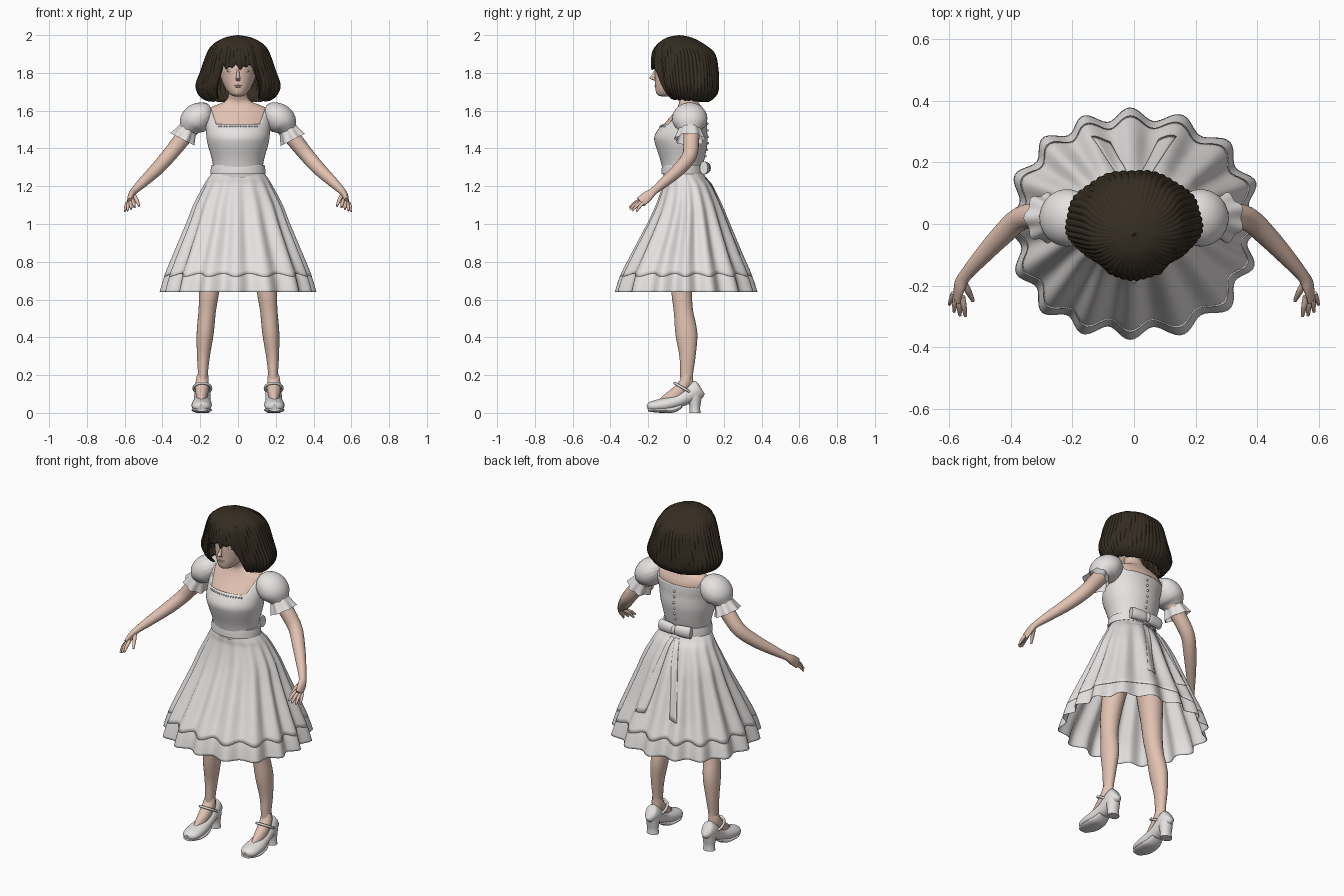
import bpy, bmesh, math
from math import sin, cos, pi, radians
from mathutils import Vector

cube = bpy.data.objects.get("Cube")
if cube:
    bpy.data.objects.remove(cube)


def material(name, rgb):
    m = bpy.data.materials.new(name)
    m.use_nodes = True
    m.diffuse_color = (*rgb, 1)
    m.node_tree.nodes["Principled BSDF"].inputs["Base Color"].default_value = (*rgb, 1)
    return m


WHITE = material("white cloth", (0.78, 0.757, 0.746))
SKIN = material("skin", (0.76, 0.54, 0.44))
HAIR = material("dark brown hair", (0.036, 0.026, 0.016))


def finish(name, bm, mat, thick=0, offset=-1, angle=50):
    bmesh.ops.recalc_face_normals(bm, faces=bm.faces)
    me = bpy.data.meshes.new(name)
    bm.to_mesh(me)
    bm.free()
    ob = bpy.data.objects.new(name, me)
    bpy.context.collection.objects.link(ob)
    me.materials.append(mat)
    if thick:
        mod = ob.modifiers.new("thickness", 'SOLIDIFY')
        mod.thickness, mod.offset = thick, offset
    bpy.ops.object.select_all(action='DESELECT')
    ob.select_set(True)
    bpy.context.view_layer.objects.active = ob
    bpy.ops.object.shade_smooth_by_angle(angle=radians(angle))
    return ob


def spline(rows, p):
    """Smooth interpolation between rows of numbers; p runs from 0 to len - 1."""
    n = len(rows) - 1
    i = max(0, min(int(p), n - 1))
    t = p - i
    quad = zip(rows[max(i - 1, 0)], rows[i], rows[i + 1], rows[min(i + 2, n)])
    return [b + 0.5 * t * (c - a + t * (2*a - 5*b + 4*c - d + t * (3*(b - c) + d - a)))
            for a, b, c, d in quad]


def grid(fn, rows, cols, closed=True, caps=False):
    """Quad surface from fn(row fraction, column fraction)."""
    bm = bmesh.new()
    vs = [[bm.verts.new(fn(i / rows, j / cols)) for j in range(cols + (not closed))]
          for i in range(rows + 1)]
    for a, b in zip(vs, vs[1:]):
        for j in range(cols):
            k = (j + 1) % len(a)
            bm.faces.new((a[j], a[k], b[k], b[j]))
    if caps:
        bm.faces.new(vs[0])
        bm.faces.new(vs[-1])
    return bm


def tube(rows, sides=20, steps=4, ref=(0, 1, 0), ripple=None, caps=True, level=False):
    """Sweep an ellipse along rows of x, y, z, radius a, radius b; level keeps rings flat."""
    n = len(rows) - 1

    def fn(u, v):
        p = u * n
        x, y, z, ra, rb = spline(rows, p)
        t = Vector(spline(rows, min(p + .1, n))[:3]) - Vector(spline(rows, max(p - .1, 0))[:3])
        if level:
            t = Vector((0, 0, 1))
        e = Vector(ref).cross(t).normalized()
        f = t.normalized().cross(e)
        k = 1 + (ripple(u, v * 2 * pi) if ripple else 0)
        return Vector((x, y, z)) + e * ra * k * cos(v * 2 * pi) + f * rb * k * sin(v * 2 * pi)
    return grid(fn, n * steps, sides, True, caps)


def blobs(name, items, mat, seg=12):
    """Ellipsoids given as (centre, radii), joined in one object."""
    bm = bmesh.new()
    for c, r in items:
        vs = bmesh.ops.create_uvsphere(bm, u_segments=seg, v_segments=seg // 2 + 2, radius=1)["verts"]
        for v in vs:
            v.co = Vector(c) + Vector(a * b for a, b in zip(v.co, r))
    return finish(name, bm, mat)


# Torso and neck
TORSO = [(0, -.015, 1.24, .13, .095), (0, -.02, 1.30, .125, .1), (0, -.02, 1.35, .133, .112),
         (0, -.025, 1.42, .153, .13), (0, -.027, 1.46, .160, .134), (0, -.018, 1.50, .163, .122),
         (0, -.002, 1.54, .167, .105), (0, .013, 1.58, .170, .085), (0, .018, 1.61, .155, .068),
         (0, .018, 1.63, .115, .058), (0, .012, 1.65, .068, .05), (0, -.002, 1.68, .05, .048),
         (0, -.025, 1.73, .048, .048)]
finish("torso", tube(TORSO, 64, level=True), SKIN)


def torso_y(x, z, side):
    a, b = next((a, b) for a, b in zip(TORSO, TORSO[1:]) if a[2] <= z <= b[2])
    t = (z - a[2]) / (b[2] - a[2])
    cy, rx, ry = (a[i] + t * (b[i] - a[i]) for i in (1, 3, 4))
    return cy + side * (ry * math.sqrt(1 - (x / rx) ** 2) + .007)


# Bodice with a square neckline that widens towards the shoulders
bm = tube(TORSO[:10], 64, caps=False, level=True)
for co, no in (((0, 0, 1.525), (0, 0, 1)), ((0, 0, 1.565), (0, 0, 1)), ((0, .02, 0), (0, 1, 0)),
               ((.113, 0, 1.525), (1, 0, -.35)), ((-.113, 0, 1.525), (1, 0, .35))):
    bmesh.ops.bisect_plane(bm, geom=bm.verts[:] + bm.edges[:] + bm.faces[:], plane_co=co, plane_no=no)
cut = []
for f in bm.faces:
    c = f.calc_center_median()
    if abs(c.x) < .113 + .35 * (c.z - 1.525) and c.z > (1.525 if c.y < .02 else 1.565):
        cut.append(f)
bmesh.ops.delete(bm, geom=cut, context='FACES')
finish("bodice", bm, WHITE, .014, 0)
blobs("neckline_beads", [((x, torso_y(x, 1.516, -1) - .002, 1.516), (.005,) * 3)
                         for x in (i * .0145 - .1015 for i in range(15))], WHITE, 8)
blobs("back_buttons", [((0, torso_y(0, z, 1) + .002, z), (.007,) * 3)
                       for z in (1.36 + i * .034 for i in range(6))], WHITE, 8)

# Skirt in two layers with rippled folds
SKIRT = [(-.015, 1.28, .128, .098, 0), (-.005, 1.24, .158, .112, .001), (.008, 1.2, .181, .13, .003),
         (.015, 1.1, .231, .170, .007), (.012, 1.0, .268, .212, .011), (.003, .85, .329, .281, .016),
         (-.002, .73, .379, .339, .018), (-.002, .64, .405, .368, .02)]


def skirt_point(p, a, off=0, wave=0):
    cy, z, rx, ry, amp = spline(SKIRT, p)
    fold = cos(16 * (a - pi / 2) + .5 * sin(3 * a))
    r = amp * (fold + .15 * sin(5 * a) - .4 * cos(4 * a)) + off
    return ((rx + r) * cos(a), cy + (ry + r) * sin(a), z - wave * fold)


finish("overskirt", grid(lambda u, v: skirt_point(u * 6, v * 2 * pi, .002, .009 * u ** 8), 30, 192), WHITE, .002)
finish("underskirt", grid(lambda u, v: skirt_point(2 + u * 5, v * 2 * pi, -.002), 25, 192), WHITE, .002)

# Belt, bow and ribbon tails
finish("belt", tube([(0, -.017, z, r, r - .032) for z, r in ((1.264, .146), (1.288, .145), (1.312, .141))],
                    48, 1), WHITE)
for s, side in ((1, "left"), (-1, "right")):
    finish(side + "_bow_loop", tube([(s * x, .106 - y, 1.297, d, h) for x, h, d, y in (
        (.005, .026, .018, 0), (.03, .032, .022, 0), (.075, .034, .024, .006), (.1, .034, .022, .012))],
        20, ref=(0, 0, 1)), WHITE)
    finish(side + "_ribbon_tail", grid(lambda u, v: skirt_point(
        .8 + u * 4.3, pi / 2 - s * radians(1 + 13 * u + 9 * v), .005), 20, 5, False), WHITE, .002)
blobs("bow_knot", [((0, .112, 1.297), (.016, .02, .028))], WHITE)

# Head and face
finish("head", tube([(0, -.1, 1.676, .02, .03), (0, -.098, 1.685, .04, .055), (0, -.074, 1.715, .065, .088),
                     (0, -.042, 1.765, .088, .122), (0, -.03, 1.82, .1, .134), (0, -.02, 1.88, .105, .135),
                     (0, -.02, 1.93, .09, .11), (0, -.02, 1.965, .05, .06)], 40, level=True), SKIN)
finish("nose", tube([(0, -.157, 1.825, .006, .006), (0, -.168, 1.79, .008, .012), (0, -.179, 1.772, .012, .015),
                     (0, -.16, 1.758, .01, .006)], 14, level=True), SKIN)
blobs("lips", [((0, -.16, 1.734), (.021, .006, .004)), ((0, -.16, 1.727), (.017, .006, .005))], SKIN)
blobs("eyes", [((s * .042, -.147, 1.81), (.02, .006, .006)) for s in (1, -1)], WHITE)

# Bobbed hair with a fringe and combed strands
BOB = [(-.035, 2.0, .002, .002), (-.035, 1.987, .07, .065), (-.026, 1.95, .134, .125),
       (-.012, 1.9, .166, .166), (-.004, 1.81, .197, .176), (.002, 1.74, .221, .173),
       (.006, 1.695, .212, .164), (.006, 1.665, .188, .142), (.004, 1.645, .15, .115)]


def hair_point(u, v):
    a = v * 2 * pi - pi
    k = max(0, min(1, (abs(a) - .46) / .16))
    k = k * k * (3 - 2 * k)
    end = 3.75 + k * (3.75 - .5 * cos(a)) + .1 * sin(31 * a) + .1 * sin(17 * a)
    cy, z, rx, ry = spline(BOB, min(u * end, 8))
    r = 1 + .026 * (abs(sin(26 * a + .6 * sin(3 * u + 2 * a))) - .5) + .014 * sin(9 * a + 2 * u)
    tuck = 1 - .34 * k * u * max(cos(a), 0)
    return (rx * r * sin(a), cy - ry * r * tuck * cos(a), z)


finish("bob_hair", grid(hair_point, 32, 312), HAIR, .01)

for s, side in ((1, "left"), (-1, "right")):
    def limb(name, rows, mat=SKIN, **kw):
        return finish(side + "_" + name, tube([(s * r[0], *r[1:]) for r in rows], **kw), mat)

    # Arm and hand
    limb("arm", [(.165, .03, 1.585, .045, .045), (.23, .03, 1.53, .046, .046), (.298, .028, 1.447, .043, .042),
                 (.368, .018, 1.36, .039, .039), (.433, -.04, 1.288, .035, .035), (.503, -.115, 1.221, .027, .027),
                 (.55, -.17, 1.175, .019, .021), (.566, -.2, 1.15, .017, .028), (.576, -.24, 1.116, .011, .03)])
    for name, a, b, r in (("thumb", (.553, -.19, 1.155), (.523, -.25, 1.095), .0105),
                          ("index_finger", (.558, -.235, 1.128), (.548, -.30, 1.088), .0095),
                          ("middle_finger", (.569, -.238, 1.12), (.566, -.297, 1.078), .0095),
                          ("ring_finger", (.579, -.235, 1.114), (.585, -.285, 1.07), .009),
                          ("little_finger", (.587, -.225, 1.112), (.6, -.262, 1.066), .0085)):
        mid = [(p + q) / 2 for p, q in zip(a, b)]
        limb(name, [(*a, r, r), (mid[0], mid[1], mid[2] + .005, r, r), (*b, r * .55, r * .55)], sides=10)

    # Puffed sleeve and frilled cuff
    limb("puff_sleeve", [(.14, .02, 1.6, .03, .04), (.165, .02, 1.59, .06, .074), (.207, .02, 1.565, .078, .092),
                         (.242, .02, 1.535, .073, .087), (.265, .02, 1.502, .05, .06), (.27, .02, 1.492, .044, .05)],
         WHITE, sides=64, ripple=lambda u, a: .025 * (2 * u - 1) ** 2 * sin(16 * a))
    limb("sleeve_frill", [(.256, .02, 1.515, .046, .053), (.268, .02, 1.494, .051, .06), (.292, .02, 1.447, .069, .078)],
         WHITE, sides=64, caps=False, ripple=lambda u, a: .09 * u * cos(7 * a))

    # Leg and foot
    limb("leg", [(.085, 0, 1.2, .075, .085), (.112, -.005, .95, .074, .082), (.14, -.017, .75, .06, .062),
                 (.153, -.022, .64, .053, .055), (.163, -.014, .54, .046, .051), (.174, .002, .42, .045, .058),
                 (.183, .008, .3, .034, .043), (.186, .003, .2, .026, .034), (.188, .008, .13, .029, .036)], sides=24)
    limb("foot", [(.187, .005, .2, .026, .03), (.19, -.005, .155, .033, .035), (.191, -.04, .11, .037, .034),
                  (.192, -.09, .068, .038, .026), (.192, -.13, .04, .03, .012)], ref=(1, 0, 0))

    # Heeled shoe with strap
    limb("shoe", [(.188, .081, .13, .014, .028), (.188, .072, .125, .032, .046), (.188, .046, .115, .041, .051),
                  (.189, .008, .09, .043, .043), (.19, -.04, .064, .045, .036), (.192, -.1, .045, .053, .037),
                  (.193, -.155, .037, .052, .032), (.193, -.188, .032, .042, .026), (.193, -.205, .028, .02, .016)],
         WHITE, ref=(0, 0, 1), sides=28)
    limb("sole", [(.19, -.025, .038, .036, .012), (.191, -.065, .02, .047, .018), (.192, -.115, .016, .054, .016),
                  (.193, -.16, .016, .051, .014), (.193, -.202, .018, .03, .01)], WHITE, ref=(0, 0, 1))
    limb("heel", [(.188, .044, .1, .04, .042), (.188, .046, .06, .036, .034),
                  (.188, .047, .03, .034, .028), (.188, .048, 0, .036, .029)], WHITE, level=True)
    ring = [(s * .189 + .046 * cos(t), -.012 + .048 * sin(t), .13 - .028 * sin(t))
            for t in (i * pi / 12 for i in range(24))]
    cu = bpy.data.curves.new(side + "_ankle_strap", 'CURVE')
    cu.dimensions, cu.bevel_depth, cu.bevel_resolution = '3D', .007, 2
    sp = cu.splines.new('POLY')
    sp.points.add(len(ring) - 1)
    sp.use_cyclic_u = sp.use_smooth = True
    for pt, c in zip(sp.points, ring):
        pt.co = (*c, 1)
    cu.materials.append(WHITE)
    bpy.context.collection.objects.link(bpy.data.objects.new(side + "_ankle_strap", cu))
